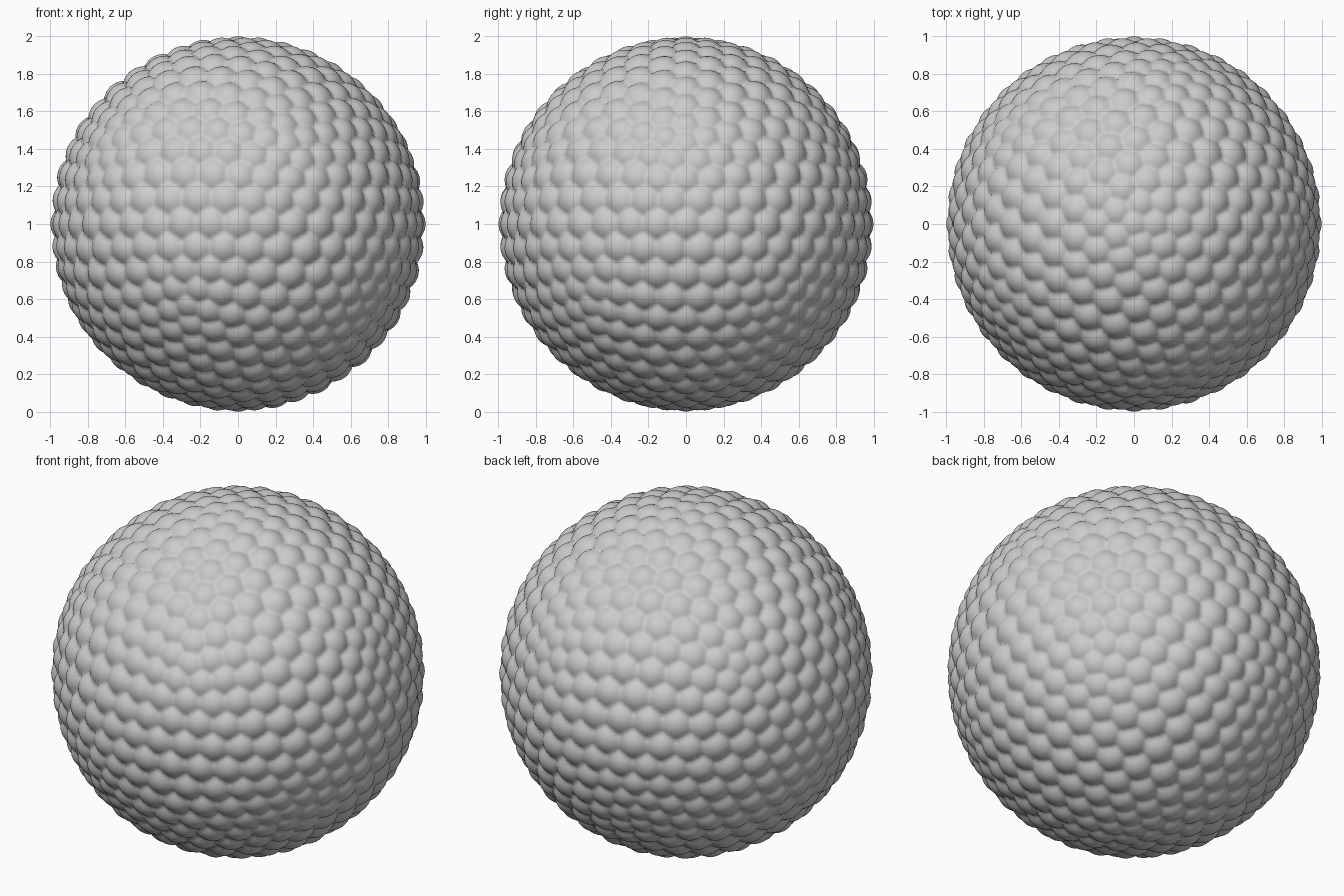
import bpy
from mathutils import kdtree

if "Cube" in bpy.data.objects:
    bpy.data.objects.remove(bpy.data.objects["Cube"])

BUMP = 4.3        # curvature of each rounded cell


def ico(level):
    bpy.ops.mesh.primitive_ico_sphere_add(subdivisions=level, radius=1.0)
    return bpy.context.object


# Cell centres: the 642 points of a coarse icosphere
guide = ico(4)
centres = [v.co.normalized() for v in guide.data.vertices]
bpy.data.objects.remove(guide, do_unlink=True)
tree = kdtree.KDTree(len(centres))
for i, c in enumerate(centres):
    tree.insert(c, i)
tree.balance()

# Ball: fine icosphere, each cell swelling into a rounded bump
ball = ico(7)
ball.name = "textured_ball"
for v in ball.data.vertices:
    n = v.co.normalized()
    dist = tree.find(n)[2]
    v.co = n * (1.0 - BUMP * dist * dist)
    v.co.z += 1.0
ball.data.update()
bpy.ops.object.shade_smooth()
